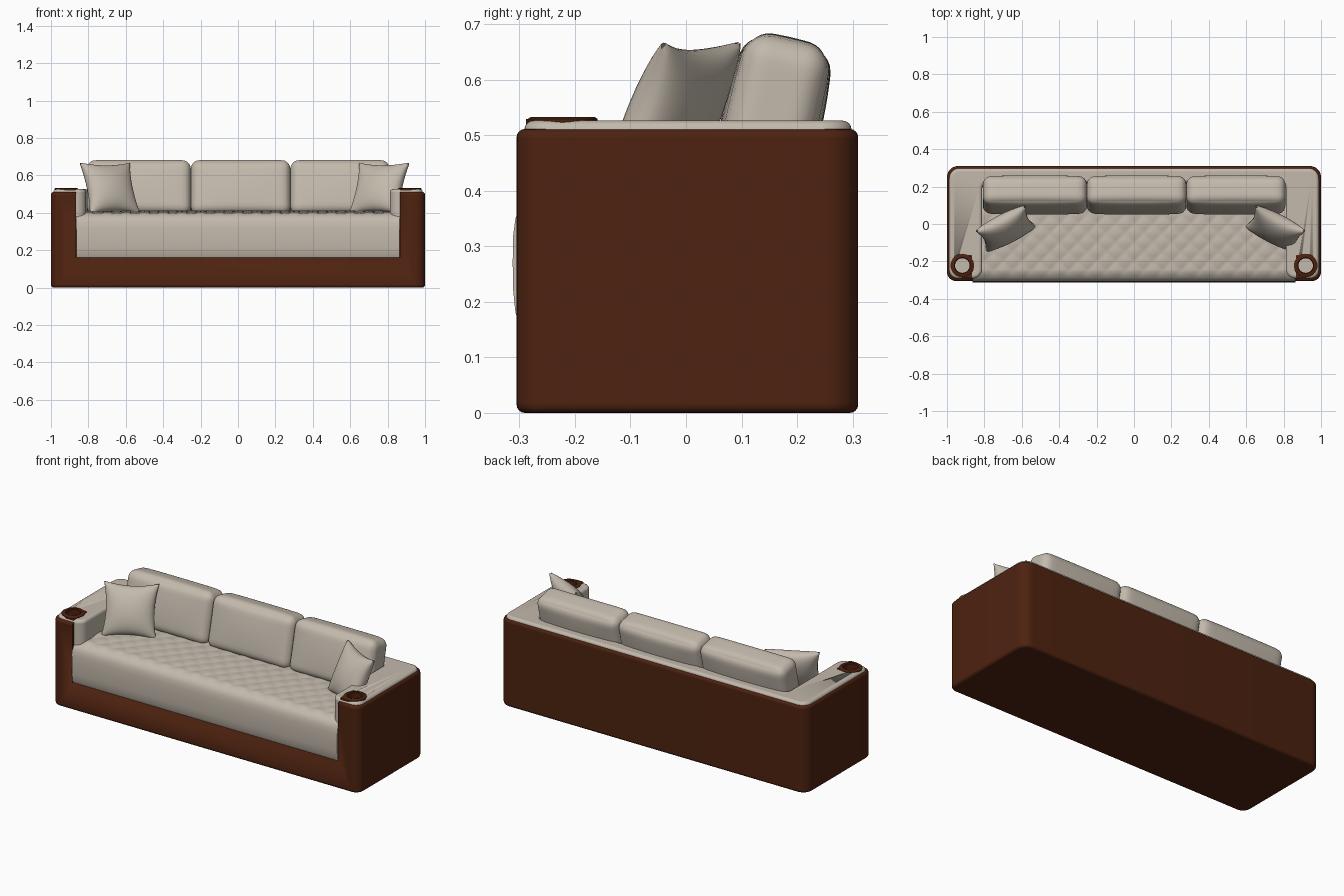
import bpy, bmesh, math
from mathutils import Vector

if "Cube" in bpy.data.objects:
    bpy.data.objects.remove(bpy.data.objects["Cube"])


def material(name, rgb):
    m = bpy.data.materials.new(name)
    m.diffuse_color = (*rgb, 1)
    m.use_nodes = True
    m.node_tree.nodes["Principled BSDF"].inputs["Base Color"].default_value = m.diffuse_color
    return m


BROWN = material("brown leather", (0.075, 0.016, 0.005))
CREAM = material("cream fabric", (0.55, 0.49, 0.415))


def finish(name, bm, mat, angle=40):
    bmesh.ops.recalc_face_normals(bm, faces=bm.faces)
    me = bpy.data.meshes.new(name)
    bm.to_mesh(me)
    bm.free()
    ob = bpy.data.objects.new(name, me)
    bpy.context.collection.objects.link(ob)
    me.materials.append(mat)
    bpy.ops.object.select_all(action='DESELECT')
    ob.select_set(True)
    bpy.context.view_layer.objects.active = ob
    bpy.ops.object.shade_smooth_by_angle(angle=math.radians(angle))
    return ob


def slab(name, corners, z0, z1, mat, bevel=0.0):
    """Extruded plan outline; corners are (x, y, fillet radius)."""
    pts, n = [], len(corners)
    for i, (x, y, r) in enumerate(corners):
        p = Vector((x, y))
        a = (Vector(corners[i - 1][:2]) - p).normalized()
        b = (Vector(corners[(i + 1) % n][:2]) - p).normalized()
        if r == 0:
            pts.append(p)
            continue
        c = p + r * (a + b)
        for k in range(9):
            t = k / 8 * math.pi / 2
            pts.append(c - r * (b * math.cos(t) + a * math.sin(t)))
    bm = bmesh.new()
    f = bm.faces.new([bm.verts.new((p.x, p.y, z0)) for p in pts])
    g = bmesh.ops.extrude_face_region(bm, geom=[f])
    bmesh.ops.translate(bm, vec=(0, 0, z1 - z0),
                        verts=[v for v in g["geom"] if isinstance(v, bmesh.types.BMVert)])
    ob = finish(name, bm, mat)
    if bevel:
        m = ob.modifiers.new("bevel", 'BEVEL')
        m.width, m.segments, m.limit_method = bevel, 4, 'ANGLE'
        m.angle_limit = math.radians(40)
        m.use_clamp_overlap = False
    return ob


def cut(ob, cutter):
    m = ob.modifiers.new("cut", 'BOOLEAN')
    m.operation, m.solver, m.object = 'DIFFERENCE', 'EXACT', cutter
    cutter.hide_render = True
    cutter.hide_viewport = True


def lathe(name, profile, cx, cy, mat, closed):
    bm = bmesh.new()
    n = 32
    rings = [[bm.verts.new((cx + r * math.cos(2 * math.pi * i / n),
                            cy + r * math.sin(2 * math.pi * i / n), z)) for i in range(n)]
             for r, z in profile]
    pairs = list(zip(rings, rings[1:])) + ([(rings[-1], rings[0])] if closed else [])
    for a, b in pairs:
        for i in range(n):
            bm.faces.new((a[i], a[(i + 1) % n], b[(i + 1) % n], b[i]))
    if not closed:
        bm.faces.new(rings[0])
        bm.faces.new(rings[-1])
    return finish(name, bm, mat)


def grid_cube(n):
    bm = bmesh.new()
    bmesh.ops.create_cube(bm, size=2)
    bmesh.ops.subdivide_edges(bm, edges=bm.edges[:], cuts=n, use_grid_fill=True)
    return bm


# Brown shell: rounded block with the seat well cut out
shell = slab("shell", [(-1, -0.305, .05), (1, -0.305, .05), (1, 0.31, .06), (-1, 0.31, .06)],
             0, 0.511, BROWN, 0.015)
well = slab("well_cutter", [(-.865, -.5, 0), (.865, -.5, 0), (.865, .26, 0), (-.865, .26, 0)],
            0.16, 0.8, BROWN)
cut(shell, well)

# Cream padding along arms and back
pad = slab("arm_and_back_padding",
           [(-.988, -.291, .045), (-.812, -.291, .05), (-.812, .22, .03), (.812, .22, .03),
            (.812, -.291, .05), (.988, -.291, .045), (.988, .298, .055), (-.988, .298, .055)],
           0.3, 0.526, CREAM, 0.016)

# Cup holders: brown patch, raised ring and cream recess
for s, side in ((-1, "left"), (1, "right")):
    cx, cy = s * 0.918, -0.222
    xs = sorted((s * .865, s * .925))
    patch = slab(side + "_cup_patch",
                 [(xs[0], -.288, .01), (xs[1], -.288, .01), (xs[1], -.165, .01), (xs[0], -.165, .01)],
                 0.49, 0.529, BROWN)
    hole = lathe(side + "_cup_cutter", [(.046, .47), (.046, .6)], cx, cy, BROWN, False)
    for ob in (shell, pad, patch):
        cut(ob, hole)
    lathe(side + "_cup_ring", [(.039, .5), (.039, .529), (.043, .533), (.057, .533),
                               (.063, .529), (.063, .5)], cx, cy, BROWN, True)
    lathe(side + "_cup_floor", [(.046, .465), (.046, .49)], cx, cy, CREAM, False)

# Seat: bulged front profile swept along x with a quilted top
profile = [(.2, .2), (.2, .17), (-.29, .158), (-.3, .162), (-.307, .18), (-.311, .22), (-.312, .27),
           (-.311, .32), (-.307, .35), (-.3, .368), (-.288, .383), (-.27, .394)]
profile += [(-.255 + .455 * i / 42, .4 + .012 * math.sin(min(1, i / 25) * math.pi / 2)) for i in range(43)]
bm = bmesh.new()
NX, Q = 170, 0.1
rows = []
for i in range(NX + 1):
    x = -0.864 + 1.728 * i / NX
    row = []
    for y, z in profile:
        if z > 0.39:
            q = abs(math.sin(math.pi * (x + y) / Q) * math.sin(math.pi * (x - y) / Q)) ** 0.5
            z += 0.006 * (q - 0.8)
        row.append(bm.verts.new((x, y, z)))
    rows.append(row)
m = len(profile)
for a, b in zip(rows, rows[1:]):
    for j in range(m):
        k = (j + 1) % m
        bm.faces.new((a[j], a[k], b[k], b[j]))
bm.faces.new(rows[0])
bm.faces.new(rows[-1])
finish("seat", bm, CREAM)


# Back cushions: rounded boxes, slightly puffed, leaning back
def cushion(name, x0, x1):
    h = Vector(((x1 - x0) / 2, 0.078, 0.148))
    r = 0.045
    bm = grid_cube(19)
    for v in bm.verts:
        u = v.co.copy()
        # crowd grid lines toward the edges so the rounding is smooth
        w = Vector([math.sin(c * math.pi / 2) for c in u])
        p = Vector([w[i] * h[i] for i in range(3)])
        core = Vector([max(-(h[i] - r), min(h[i] - r, p[i])) for i in range(3)])
        d = p - core
        p = core + d.normalized() * r
        p.y += 0.012 * w.y * (1 - w.x ** 2) * (1 - w.z ** 2)
        p.z += 0.005 * w.z * (1 - w.x ** 4) * (1 - w.y ** 2)
        v.co = p
    ob = finish(name, bm, CREAM, 60)
    ob.location = ((x0 + x1) / 2, 0.155, 0.527)
    ob.rotation_euler = (math.radians(-13), 0, 0)


for name, x0, x1 in (("left", -.808, -.252), ("middle", -.252, .28), ("right", .28, .81)):
    cushion(name + "_back_cushion", x0, x1)


# Throw pillows: knife-edged squares with pointed corners
def pillow(name, loc, turn):
    bm = bmesh.new()
    n, half = 22, 0.15
    sheets = []
    for s in (-1, 1):
        sheet = {}
        for i in range(n + 1):
            for j in range(n + 1):
                u = math.sin((i / n - .5) * math.pi)
                w = math.sin((j / n - .5) * math.pi)
                x = u * half * (1 - 0.13 * (1 - w * w))
                z = w * half * (1 - 0.13 * (1 - u * u))
                y = s * (0.002 + 0.062 * ((1 - u * u) * (1 - w * w)) ** 0.45)
                sheet[i, j] = bm.verts.new((x, y, z))
        for i in range(n):
            for j in range(n):
                bm.faces.new((sheet[i, j], sheet[i + 1, j], sheet[i + 1, j + 1], sheet[i, j + 1]))
        sheets.append(sheet)
    bmesh.ops.remove_doubles(bm, verts=bm.verts, dist=0.0045)
    ob = finish(name, bm, CREAM, 60)
    ob.location = loc
    ob.rotation_euler = (math.radians(-24), 0, math.radians(turn))


pillow("left_throw_pillow", (-0.685, -0.025, 0.53), 27)
pillow("right_throw_pillow", (0.755, -0.025, 0.53), -27)
